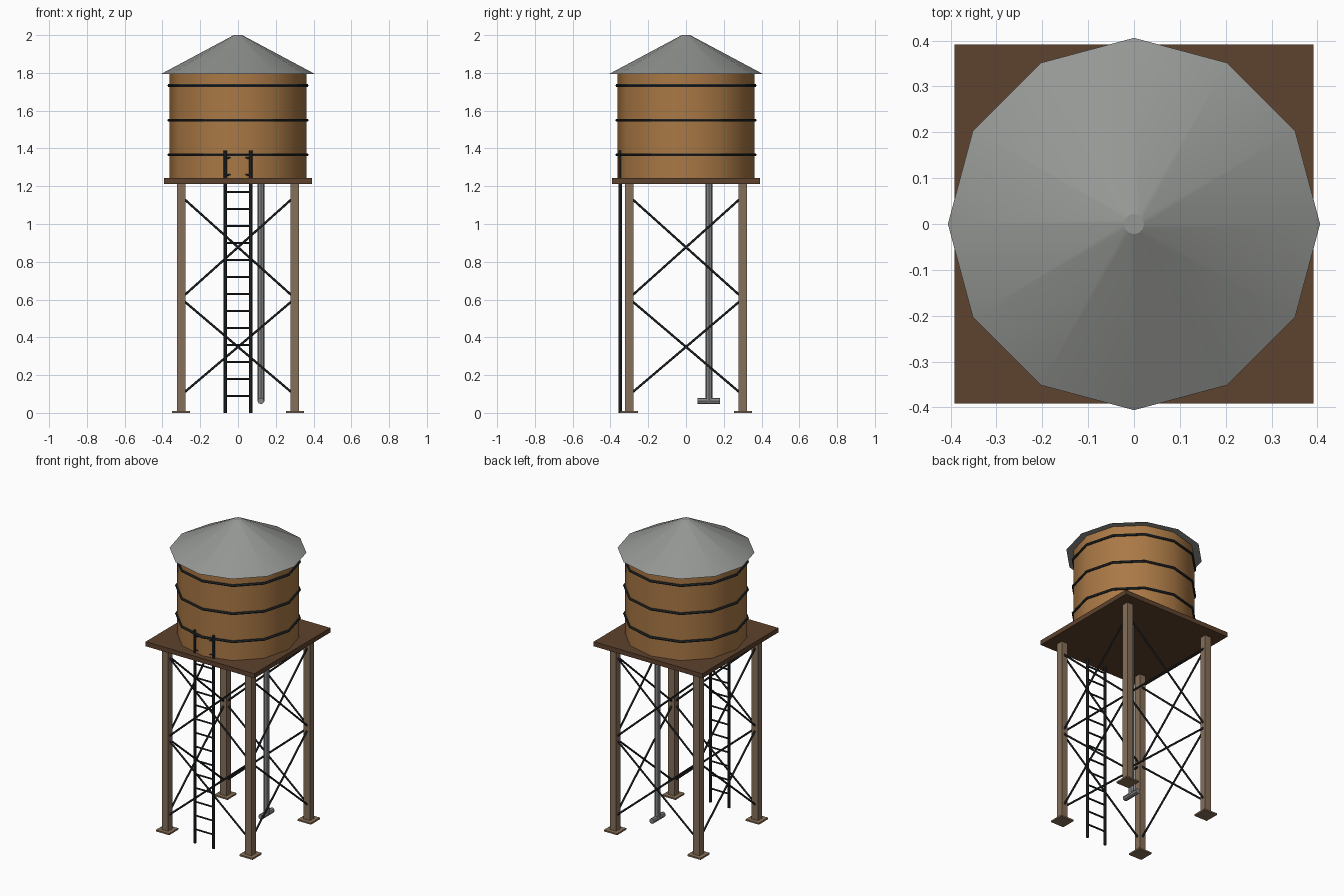
import bpy, math
from mathutils import Vector

cube = bpy.data.objects.get("Cube")
if cube:
    bpy.data.objects.remove(cube, do_unlink=True)


def material(name, rgb):
    m = bpy.data.materials.new(name)
    m.use_nodes = True
    m.diffuse_color = (*rgb, 1)
    m.node_tree.nodes["Principled BSDF"].inputs["Base Color"].default_value = (*rgb, 1)
    return m


barrel_wood = material("barrel wood", (0.40, 0.19, 0.06))
deck_wood = material("deck wood", (0.11, 0.055, 0.027))
post_wood = material("post wood", (0.24, 0.16, 0.10))
roof_metal = material("roof metal", (0.30, 0.31, 0.295))
pipe_metal = material("pipe metal", (0.23, 0.235, 0.245))
dark_iron = material("dark iron", (0.02, 0.023, 0.025))


def finish(name, mat, smooth=None):
    ob = bpy.context.object
    ob.name = name
    ob.data.materials.append(mat)
    if smooth:
        bpy.ops.object.shade_smooth_by_angle(angle=math.radians(smooth))
    return ob


def box(name, mat, center, size):
    bpy.ops.mesh.primitive_cube_add(size=1, location=center)
    ob = finish(name, mat)
    ob.scale = size
    return ob


def rod(name, mat, a, b, radius, sides=8, smooth=None):
    a, b = Vector(a), Vector(b)
    axis = b - a
    bpy.ops.mesh.primitive_cylinder_add(
        vertices=sides, radius=radius, depth=axis.length, location=(a + b) / 2,
        rotation=axis.to_track_quat('Z', 'Y').to_euler())
    return finish(name, mat, smooth)


# Tank, hoops and conical roof, all twelve-sided
SIDES = 12
DECK_TOP, DECK_BOTTOM, EAVES = 1.243, 1.213, 1.795
rod("tank", barrel_wood, (0, 0, DECK_TOP), (0, 0, EAVES), 0.363, SIDES, 40)
for i, z in enumerate((1.367, 1.55, 1.733)):
    bpy.ops.mesh.primitive_torus_add(
        major_segments=SIDES, minor_segments=6, major_radius=0.366,
        minor_radius=0.008, location=(0, 0, z))
    finish(f"tank_hoop_{i + 1}", dark_iron, 40)
bpy.ops.mesh.primitive_cone_add(
    vertices=SIDES, radius1=0.406, radius2=0.022, depth=2 - EAVES,
    location=(0, 0, (2 + EAVES) / 2))
finish("roof", roof_metal, 28)

# Deck
box("platform", deck_wood, (0, 0, (DECK_TOP + DECK_BOTTOM) / 2),
    (0.784, 0.784, DECK_TOP - DECK_BOTTOM))

# Legs on foot plates
LEG = 0.301
for sx, side in ((1, "left"), (-1, "right")):
    for sy, end in ((-1, "front"), (1, "back")):
        x, y = sx * LEG, sy * LEG
        box(f"{end}_{side}_leg", post_wood, (x, y, DECK_BOTTOM / 2),
            (0.045, 0.045, DECK_BOTTOM))
        box(f"{end}_{side}_foot", post_wood, (x, y, 0.005), (0.095, 0.095, 0.01))

# Crossed braces, two tiers on each of the four sides
for s in (1, -1):
    for low, high in ((0.094, 0.605), (0.607, 1.147)):
        for d in (1, -1):
            rod("cross_brace", dark_iron, (-d * LEG, s * LEG, low),
                (d * LEG, s * LEG, high), 0.006, 6)
            rod("side_cross_brace", dark_iron, (s * LEG, -d * LEG, low),
                (s * LEG, d * LEG, high), 0.006, 6)

# Ladder passing up through the deck
RAIL_X, RAIL_Y = 0.068, -0.348
for s, side in ((1, "left"), (-1, "right")):
    rod(f"ladder_{side}_rail", dark_iron, (s * RAIL_X, RAIL_Y, 0),
        (s * RAIL_X, RAIL_Y, 1.39), 0.009)
for i in range(1, 16):
    rod(f"ladder_rung_{i}", dark_iron, (-RAIL_X, RAIL_Y, i * 0.09),
        (RAIL_X, RAIL_Y, i * 0.09), 0.006, 6)

# Downpipe and its outlet
PIPE = 0.121
rod("downpipe", pipe_metal, (PIPE, PIPE, 0.06), (PIPE, PIPE, DECK_BOTTOM), 0.019)
rod("pipe_outlet", pipe_metal, (PIPE, PIPE - 0.06, 0.063), (PIPE, PIPE + 0.06, 0.063), 0.017)
